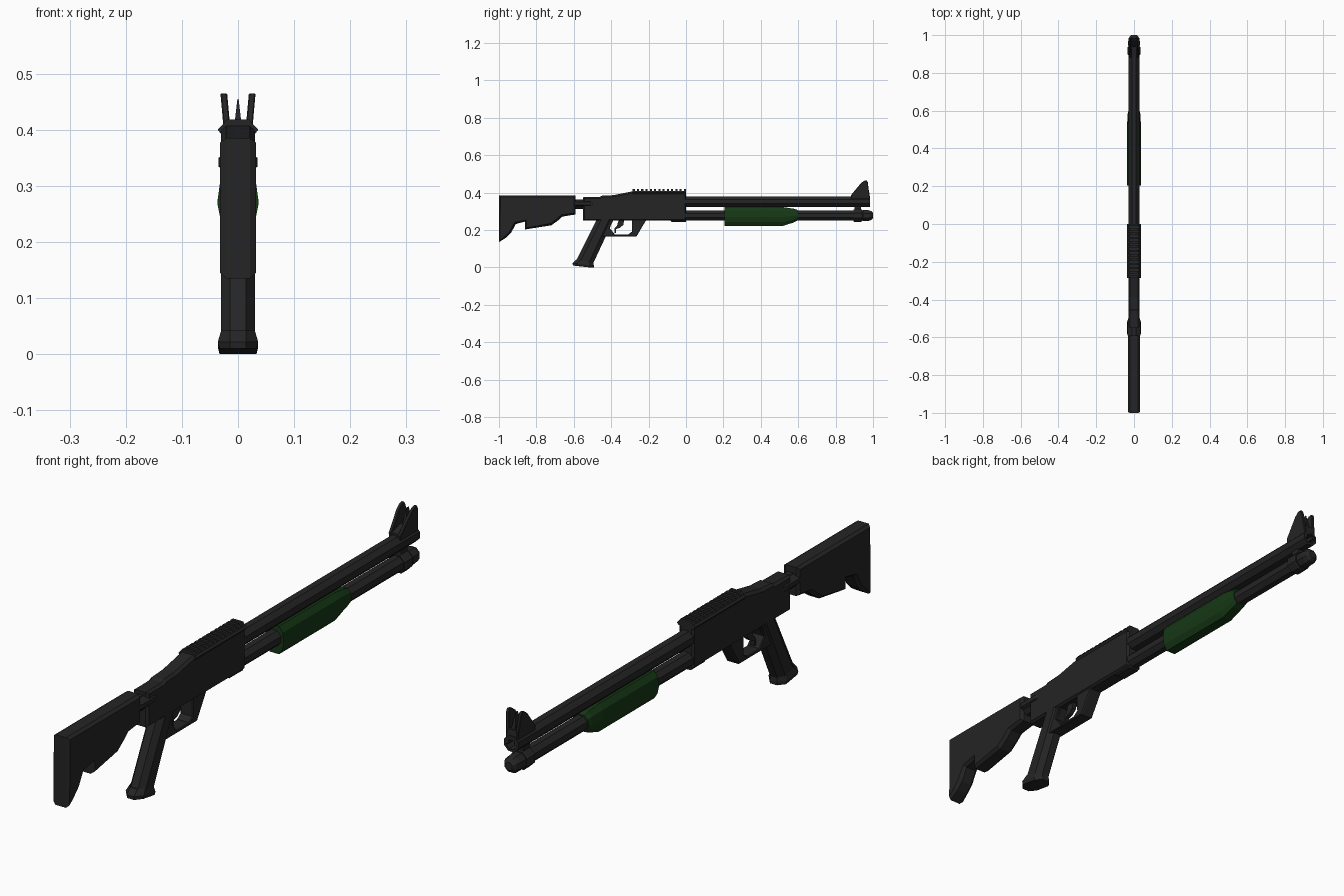
import bpy, bmesh, math

if "Cube" in bpy.data.objects:
    bpy.data.objects.remove(bpy.data.objects["Cube"])


def material(name, rgb):
    m = bpy.data.materials.new(name)
    m.diffuse_color = (*rgb, 1)
    m.use_nodes = True
    m.node_tree.nodes["Principled BSDF"].inputs["Base Color"].default_value = m.diffuse_color
    return m


BLACK = material("black_metal", (0.018, 0.018, 0.018))
GREEN = material("green_polymer", (0.008, 0.04, 0.008))


def finish(name, bm, mat=BLACK):
    bmesh.ops.recalc_face_normals(bm, faces=bm.faces)
    me = bpy.data.meshes.new(name)
    bm.to_mesh(me)
    bm.free()
    me.materials.append(mat)
    ob = bpy.data.objects.new(name, me)
    bpy.context.collection.objects.link(ob)
    return ob


def loft(name, rings, mat=BLACK):
    """Skin a list of equal-length rings and cap both ends."""
    bm = bmesh.new()
    vs = [[bm.verts.new(p) for p in r] for r in rings]
    n = len(vs[0])
    for a, b in zip(vs, vs[1:]):
        for i in range(n):
            bm.faces.new((a[i], a[(i + 1) % n], b[(i + 1) % n], b[i]))
    bm.faces.new(vs[0])
    bm.faces.new(vs[-1])
    return finish(name, bm, mat)


def plate(name, pts, w, bevel=0.0, x0=0.0, shear=0.0):
    """Side profile (y, z) extruded to x0 +- w, with chamfered side faces."""
    bm = bmesh.new()
    h = w - bevel
    a = [bm.verts.new((-h, y, z)) for y, z in pts]
    b = [bm.verts.new((h, y, z)) for y, z in pts]
    n = len(pts)
    caps = [bm.faces.new(a), bm.faces.new(b)]
    for i in range(n):
        bm.faces.new((a[i], a[(i + 1) % n], b[(i + 1) % n], b[i]))
    bmesh.ops.recalc_face_normals(bm, faces=bm.faces)
    if bevel:
        bmesh.ops.inset_individual(bm, faces=caps, thickness=bevel, depth=bevel)
    for v in bm.verts:
        v.co.x += x0 + shear * (v.co.z - 0.4)
    return finish(name, bm)


def tube(name, profile, zc, sides=8, sx=1.0, sz=1.0):
    """Faceted turning about the y axis from (y, radius) pairs."""
    ang = [math.tau * (i + 0.5) / sides for i in range(sides)]
    k = 1 / math.cos(math.pi / sides)
    return loft(name, [[(k * r * sx * math.cos(t), y, zc + k * r * sz * math.sin(t))
                        for t in ang] for y, r in profile])


# Shoulder stock and the sleeve joining it to the receiver
plate("stock", [(-1, .385), (-.59, .385), (-.59, .283), (-.66, .272), (-.685, .25),
                (-.72, .225), (-.86, .203), (-.86, .245), (-.91, .232), (-.935, .185),
                (-.96, .16), (-1, .135)], .032, .011)
tube("stock_sleeve", [(-.62, .026), (-.52, .026)], .337)
tube("stock_collar", [(-.6, .03), (-.585, .035), (-.515, .035), (-.5, .03)], .342, sz=.55)

# Receiver
plate("receiver", [(-.55, .25), (-.55, .375), (-.46, .377), (-.45, .383), (-.39, .386),
                   (-.28, .408), (0, .408), (0, .25)], .03, .009)
plate("receiver_lip", [(-.09, .255), (-.075, .243), (0, .243), (0, .26)], .022, .004)

# Sight rail with repeated teeth
loft("rail_base", [[(-.03, y, .392), (-.036, y, .4), (-.03, y, .407),
                    (.03, y, .407), (.036, y, .4), (.03, y, .392)] for y in (-.285, 0)])
for i in range(13):
    y = -.285 + i * .0228
    loft(f"rail_tooth_{i + 1}", [[(-.03, t, .406), (-.02, t, .418),
                                 (.02, t, .418), (.03, t, .406)] for t in (y, y + .0114)])


# Pistol grip with chamfered section and flared foot
def grip_ring(back, front, zb, zf, w):
    c = .024
    return [(-.014, back, zb), (-w, back + c, zb), (-w, front - c, zf), (-.014, front, zf),
            (.014, front, zf), (w, front - c, zf), (w, back + c, zb), (.014, back, zb)]


loft("grip", [grip_ring(-.59, -.497, .03, .02, .03), grip_ring(-.475, -.385, .26, .26, .03)])
loft("grip_foot", [grip_ring(-.605, -.493, .01, 0, .033), grip_ring(-.606, -.493, .022, .012, .036),
                   grip_ring(-.588, -.495, .042, .03, .03)])

# Trigger guard as a band around the opening, and the trigger
outer = [(-.46, .258), (-.46, .165), (-.265, .165), (-.21, .258)]
inner = [(-.39, .258), (-.408, .21), (-.38, .176), (-.31, .176), (-.29, .19), (-.29, .258)]
plate("trigger_guard", outer + inner[::-1], .025, .003)
plate("trigger", [(-.33, .255), (-.335, .228), (-.352, .212), (-.373, .205), (-.375, .184),
                  (-.382, .184), (-.382, .21), (-.368, .225), (-.36, .255)], .008)

# Barrel with open muzzle, and magazine tube with its cap
tube("barrel", [(-.02, .028), (.985, .028), (.985, .019), (.9, .019)], .352)
tube("magazine_tube", [(-.08, .027), (.95, .027)], .277)
tube("magazine_cap", [(.94, .024), (.945, .029), (.975, .029), (.99, .024), (1, .014)], .277)
tube("magazine_ring", [(.895, .031), (.9, .034), (.935, .034), (.94, .031)], .277)
plate("barrel_clamp", [(.9, .29), (.9, .34), (.935, .34), (.935, .29)], .014)


# Green sliding fore-end
def pump_ring(y, top, bottom, w):
    m, h = (top + bottom) / 2, (top - bottom) / 2
    right = [(.5, 1), (.88, .6), (1, -.05), (.85, -.6), (.5, -1)]
    pts = right + [(-x, z) for x, z in right[::-1]]
    return [(x * w, y, m + z * h) for x, z in pts]


loft("pump", [pump_ring(.205, .322, .222, .037), pump_ring(.52, .322, .222, .037),
              pump_ring(.575, .314, .24, .034), pump_ring(.595, .308, .25, .032)], GREEN)

# Front sight: base, centre post and two splayed ears
plate("sight_base", [(.885, .365), (.885, .388), (.93, .4), (.98, .4), (.985, .365)], .022, .004)
loft("sight_post", [[(-w, .955 - d, z), (w, .955 - d, z), (w, .955 + d, z), (-w, .955 + d, z)]
                    for w, d, z in ((.008, .02, .395), (.004, .012, .43), (.001, .006, .455))])
ear = [(.882, .35), (.882, .386), (.935, .45), (.952, .463), (.966, .465), (.972, .455), (.985, .35)]
for side, s in (("right", 1), ("left", -1)):
    plate("sight_ear_" + side, ear, .006, .002, x0=s * .0195, shear=s * .09)
